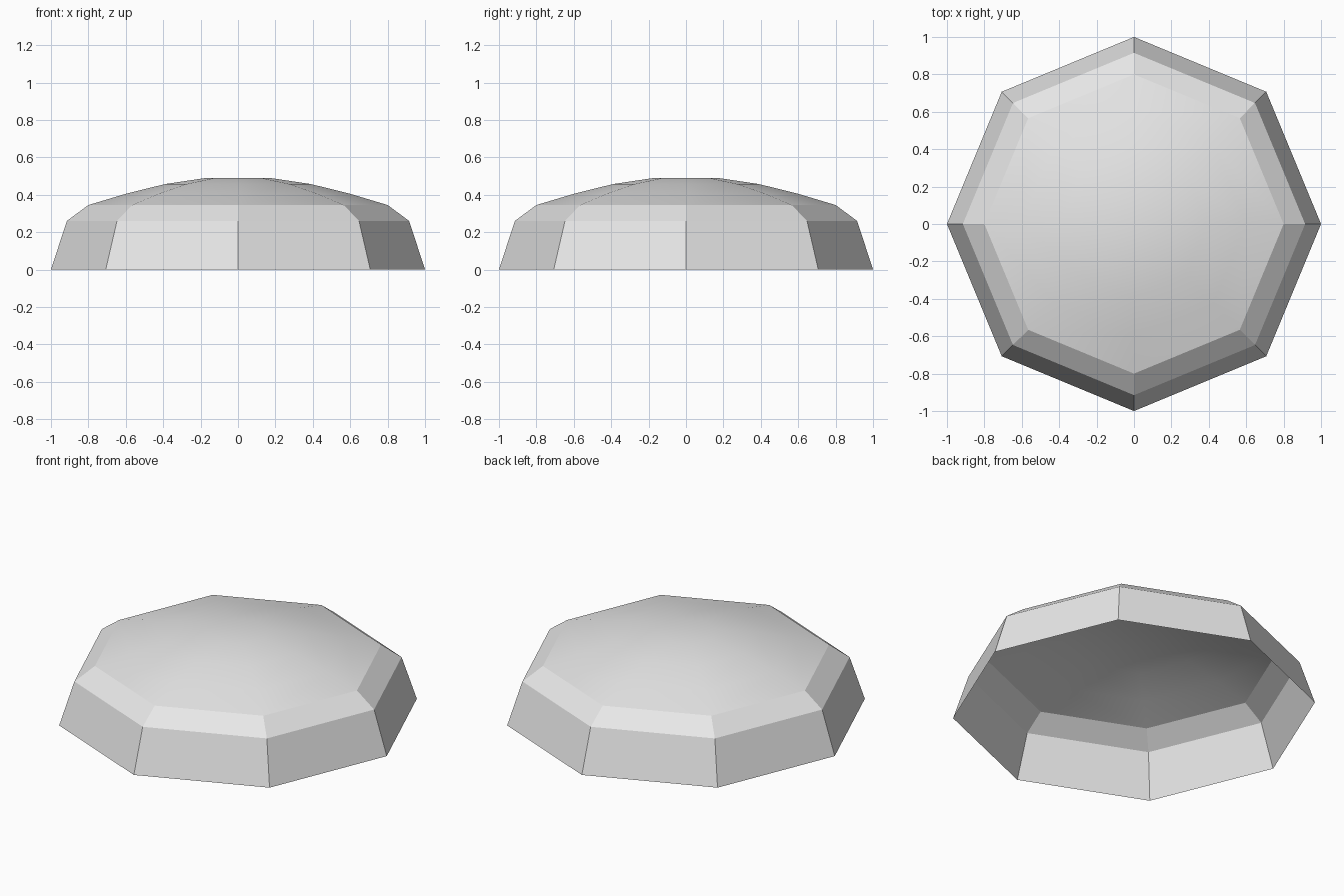
import bpy
import bmesh
from math import cos, sin, tau

cube = bpy.data.objects.get("Cube")
if cube:
    bpy.data.objects.remove(cube, do_unlink=True)

SIDES = 8
SHOULDER = 2  # rings above this one form the smooth dome
# radius and height of each ring, from the open rim to the flat crown
PROFILE = [(1.0, 0.0), (0.915, 0.26), (0.8, 0.345),
           (0.6, 0.405), (0.39, 0.457), (0.17, 0.49)]

# plain grey surface
grey = bpy.data.materials.new("light_grey")
grey.use_nodes = True
grey.diffuse_color = (0.8, 0.8, 0.8, 1)
grey.node_tree.nodes["Principled BSDF"].inputs["Base Color"].default_value = (0.8, 0.8, 0.8, 1)

# open octagonal shell: faceted skirt and shoulder, smooth domed top
bm = bmesh.new()
rings = [[bm.verts.new((r * cos(tau * i / SIDES), r * sin(tau * i / SIDES), z))
          for i in range(SIDES)] for r, z in PROFILE]
for level, (low, high) in enumerate(zip(rings, rings[1:])):
    for i in range(SIDES):
        j = (i + 1) % SIDES
        face = bm.faces.new((low[i], low[j], high[j], high[i]))
        face.smooth = level >= SHOULDER
bm.faces.new(rings[-1]).smooth = True

# crisp edge where the dome meets the shoulder
for i in range(SIDES):
    edge = bm.edges.get((rings[SHOULDER][i], rings[SHOULDER][(i + 1) % SIDES]))
    edge.smooth = False

mesh = bpy.data.meshes.new("dome_shell")
bm.to_mesh(mesh)
bm.free()
mesh.materials.append(grey)
shell = bpy.data.objects.new("dome_shell", mesh)
bpy.context.collection.objects.link(shell)
